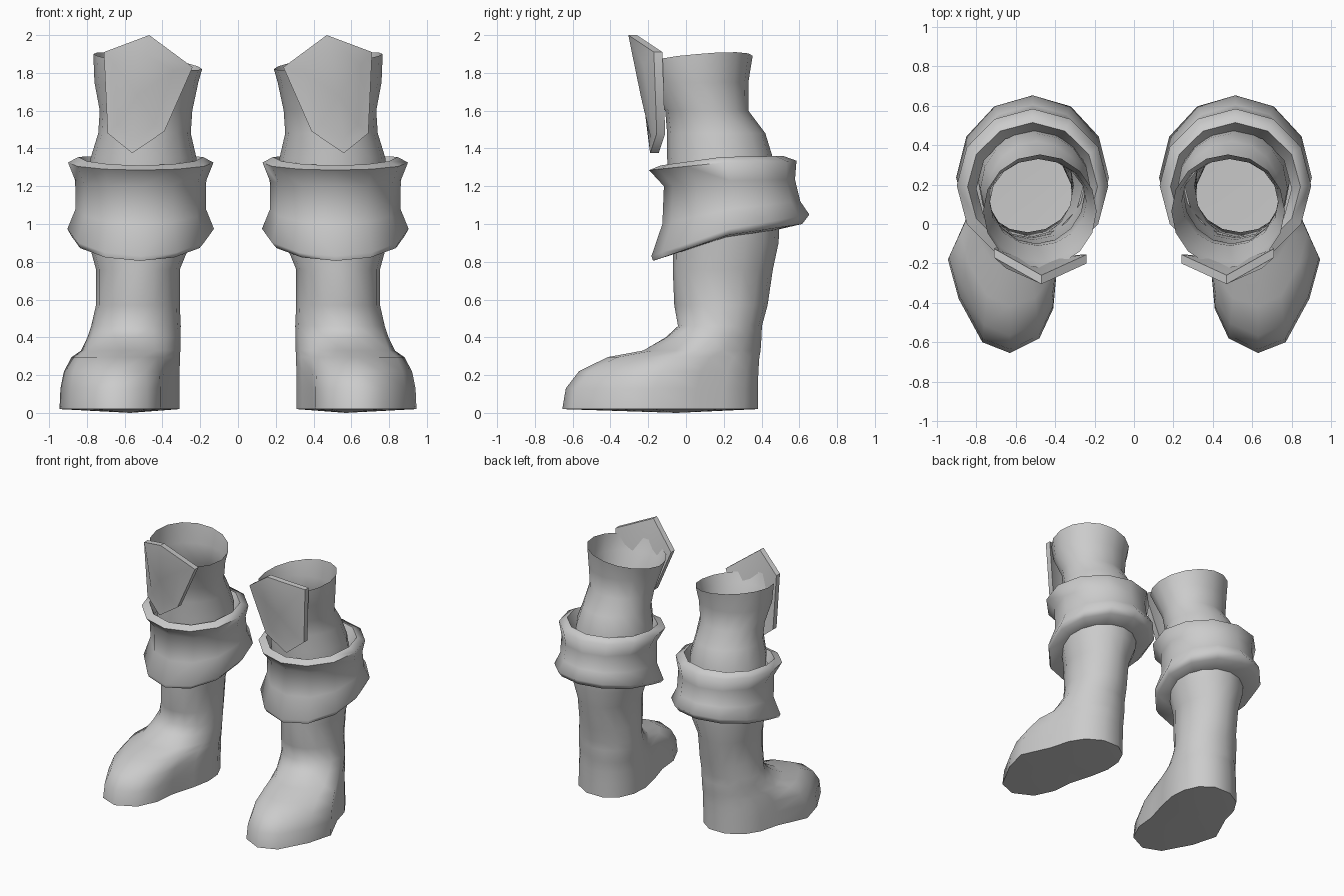
import bpy, bmesh, math

if "Cube" in bpy.data.objects:
    bpy.data.objects.remove(bpy.data.objects["Cube"])

grey = bpy.data.materials.new("plain grey")
grey.diffuse_color = (0.6, 0.6, 0.6, 1)
grey.use_nodes = True
grey.node_tree.nodes["Principled BSDF"].inputs["Base Color"].default_value = grey.diffuse_color


def ellipse(n, cx, cy, rx, ry, z_front, z_side, z_back, lean=0.0):
    """Horizontal ring whose height changes from front to back."""
    pts = []
    for i in range(n):
        a = 2 * math.pi * i / n
        c, s = math.cos(a), math.sin(a)
        z = z_side + s * (z_back - z_side if s > 0 else z_side - z_front) + lean * c
        pts.append((cx + rx * c, cy + ry * s, z))
    return pts


def loft(name, rings, cap_first=None, cap_last=None, angle=60):
    """Skin rings, optionally close the ends on a centre point, mirror to the other side."""
    bm = bmesh.new()
    loops = [[bm.verts.new(p) for p in r] for r in rings]
    n = len(rings[0])
    for a, b in zip(loops, loops[1:]):
        for i in range(n):
            j = (i + 1) % n
            bm.faces.new((a[i], a[j], b[j], b[i]))
    for loop, centre in ((loops[0], cap_first), (loops[-1], cap_last)):
        if centre:
            c = bm.verts.new(centre)
            for i in range(n):
                bm.faces.new((loop[i], loop[(i + 1) % n], c))
    bmesh.ops.recalc_face_normals(bm, faces=bm.faces)
    mesh = bpy.data.meshes.new(name)
    bm.to_mesh(mesh)
    bm.free()
    mesh.materials.append(grey)
    ob = bpy.data.objects.new(name, mesh)
    bpy.context.collection.objects.link(ob)
    bpy.ops.object.select_all(action='DESELECT')
    ob.select_set(True)
    bpy.context.view_layer.objects.active = ob
    bpy.ops.object.shade_smooth_by_angle(angle=math.radians(angle))
    ob.modifiers.new("other side", 'MIRROR').use_mirror_merge = False
    return ob


# boot: shaft rings from the open rim down to the ankle
shaft = [ellipse(16, .478, .065, .288, .288, 1.84, 1.86, 1.89, .04)]
for cx, cy, rx, ry, z in ((.485, .07, .275, .26, 1.75),
                          (.487, .11, .245, .22, 1.60),
                          (.495, .16, .245, .26, 1.48),
                          (.50, .18, .28, .28, 1.35),
                          (.51, .21, .28, .29, 1.10),
                          (.52, .21, .27, .28, .90),
                          (.53, .195, .222, .265, .76),
                          (.53, .185, .222, .247, .57),
                          (.54, .18, .237, .222, .46)):
    shaft.append(ellipse(16, cx, cy, rx, ry, z, z, z))

# boot: foot rings blend from the ankle ring to the footprint
ankle = shaft[-1]
footprint = [(.945, -.18), (.84, .05), (.80, .20), (.73, .31),
             (.61, .38), (.47, .38), (.37, .31), (.32, .20),
             (.31, .07), (.34, -.08), (.395, -.27), (.41, -.43),
             (.48, -.58), (.63, -.655), (.77, -.60), (.89, -.38)]


def foot_ring(t, z):
    return [(a[0] + (f[0] - a[0]) * t, a[1] + (f[1] - a[1]) * t, z)
            for a, f in zip(ankle, footprint)]


foot = [foot_ring(t, z) for t, z in ((.12, .40), (.32, .33), (.62, .295),
                                     (.86, .22), (.97, .13), (1, .02))]
loft("boot", shaft + foot, cap_last=(.57, -.05, 0))

# cuff: flared band with a rolled lip and a hem dipping at the front
cuff = [ellipse(12, *r) for r in ((.51, .18, .29, .29, 1.24, 1.25, 1.26),
                                  (.515, .19, .33, .325, 1.31, 1.355, 1.36),
                                  (.515, .195, .385, .39, 1.285, 1.325, 1.335),
                                  (.515, .23, .347, .347, 1.20, 1.23, 1.235),
                                  (.515, .24, .345, .365, 1.00, 1.08, 1.12),
                                  (.515, .235, .388, .418, .83, .975, 1.05),
                                  (.52, .22, .365, .395, .805, .94, 1.00),
                                  (.52, .21, .265, .275, .84, .93, .97))]
loft("cuff", cuff, angle=80)

# shin plate: bevelled six-sided shield with a recessed panel
rim = [(.47, -.305, 2.0), (.71, -.17, 1.91), (.69, -.155, 1.48),
       (.56, -.19, 1.375), (.39, -.205, 1.49), (.24, -.20, 1.83)]
panel = [(.49, -.285, 1.90), (.65, -.225, 1.84), (.635, -.18, 1.53),
         (.56, -.185, 1.45), (.44, -.205, 1.53), (.34, -.245, 1.81)]
back = [(x, y + .045, z) for x, y, z in rim]
loft("shin_plate", [back, rim, panel], cap_first=(.53, -.19, 1.66),
     cap_last=(.53, -.24, 1.68), angle=50)
